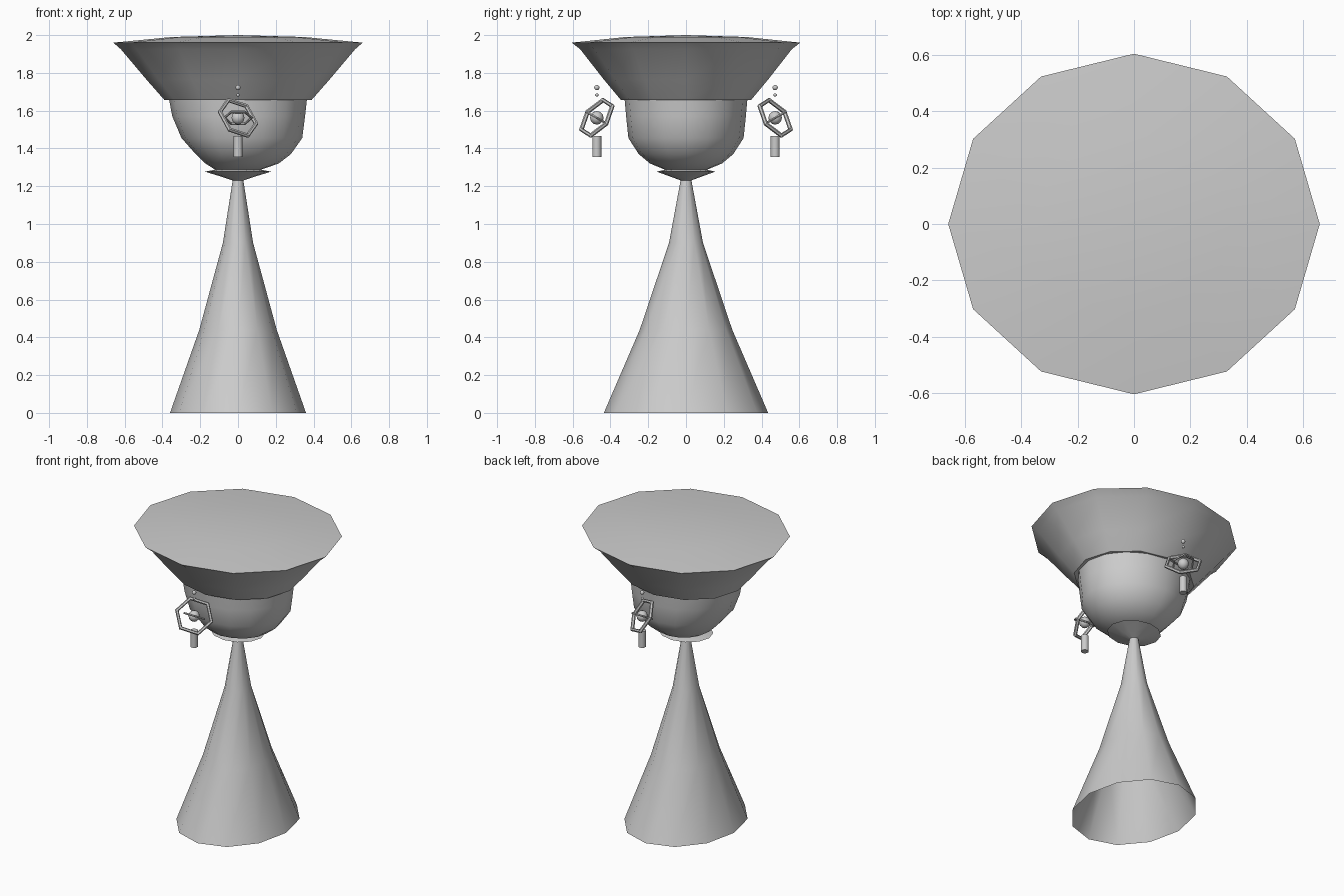
import bpy, bmesh, math
from mathutils import Vector, Matrix

if "Cube" in bpy.data.objects:
    bpy.data.objects.remove(bpy.data.objects["Cube"])

def finish(bm, name, angle=40):
    bmesh.ops.recalc_face_normals(bm, faces=bm.faces)
    me = bpy.data.meshes.new(name)
    bm.to_mesh(me)
    bm.free()
    ob = bpy.data.objects.new(name, me)
    bpy.context.collection.objects.link(ob)
    bpy.ops.object.select_all(action='DESELECT')
    ob.select_set(True)
    bpy.context.view_layer.objects.active = ob
    bpy.ops.object.shade_smooth_by_angle(angle=math.radians(angle))
    return ob

def lathe(name, profile, sides=12, angle=40):
    """profile rows: x radius, y radius, z, optional factor for the -x half"""
    bm = bmesh.new()
    rings = []
    for rx, ry, z, *f in profile:
        if rx == 0:
            rings.append([bm.verts.new((0, 0, z))] * sides)
            continue
        ring = []
        for i in range(sides):
            a = 2 * math.pi * i / sides
            x = rx * math.cos(a)
            if f and x < 0:
                x *= f[0]
            ring.append(bm.verts.new((x, ry * math.sin(a), z)))
        rings.append(ring)
    for lo, hi in zip(rings, rings[1:]):
        for i in range(sides):
            j = (i + 1) % sides
            bm.faces.new(dict.fromkeys((lo[i], lo[j], hi[j], hi[i])))
    return finish(bm, name, angle)

# body: open flared robe
lathe("body", [(.36, .435, 0), (.205, .245, .44), (.08, .09, .9), (.027, .027, 1.24)])
# collar dish under the head
lathe("collar", [(.027, .027, 1.23), (.08, .075, 1.248), (.175, .155, 1.277), (.12, .11, 1.288), (0, 0, 1.29)])
# head: bowl, with the -x side receding toward the chin
lathe("head", [(0, 0, 1.28), (.12, .11, 1.287, 1), (.215, .19, 1.32, .8), (.28, .25, 1.37, .8),
               (.34, .305, 1.455, .88), (.355, .317, 1.57, .98), (.365, .325, 1.66, 1)], 16, 60)
# hat: flared brim with a shallow domed top
lathe("hat", [(.36, .32, 1.66), (.39, .345, 1.657), (.485, .435, 1.765), (.62, .56, 1.925),
              (.66, .605, 1.96), (.35, .32, 1.99), (0, 0, 2.0)])

def ring(name, center, normal, toward, radius, tube, sides=6):
    """polygonal ring with one corner pointing along 'toward'"""
    n = Vector(normal).normalized()
    t = Vector(toward)
    u = (t - n * t.dot(n)).normalized()
    v = n.cross(u)
    bm = bmesh.new()
    loops = []
    for i in range(sides):
        a = 2 * math.pi * i / sides
        d = u * math.cos(a) + v * math.sin(a)
        loops.append([bm.verts.new(Vector(center) + d * (radius + tube * math.cos(b)) + n * tube * math.sin(b))
                      for b in (2 * math.pi * k / 6 for k in range(6))])
    for i in range(sides):
        p, q = loops[i], loops[(i + 1) % sides]
        for k in range(6):
            bm.faces.new((p[k], q[k], q[(k + 1) % 6], p[(k + 1) % 6]))
    return finish(bm, name)

def ball(name, z, y, r):
    bm = bmesh.new()
    bmesh.ops.create_uvsphere(bm, u_segments=10, v_segments=6, radius=r,
                              matrix=Matrix.Translation((0, y, z)))
    return finish(bm, name, 60)

# floating charms, mirrored front and back
for side, s in (("front", -1), ("back", 1)):
    c = (0, .472 * s, 1.562)
    ring(side + "_outer_ring", c, (1, 1.3 * s, 1), (-.5, -s * .3, 1), .112, .012)
    ring(side + "_inner_ring", c, (0, -.5 * s, .87), (1, 0, 0), .072, .007)
    ball(side + "_core", 1.562, c[1], .036)
    ball(side + "_bead_small", 1.683, c[1], .009)
    ball(side + "_bead_large", 1.722, c[1], .014)
    bm = bmesh.new()
    bmesh.ops.create_cone(bm, cap_ends=True, segments=10, radius1=.024, radius2=.024, depth=.11,
                          matrix=Matrix.Translation((0, c[1], 1.41)))
    finish(bm, side + "_handle")
